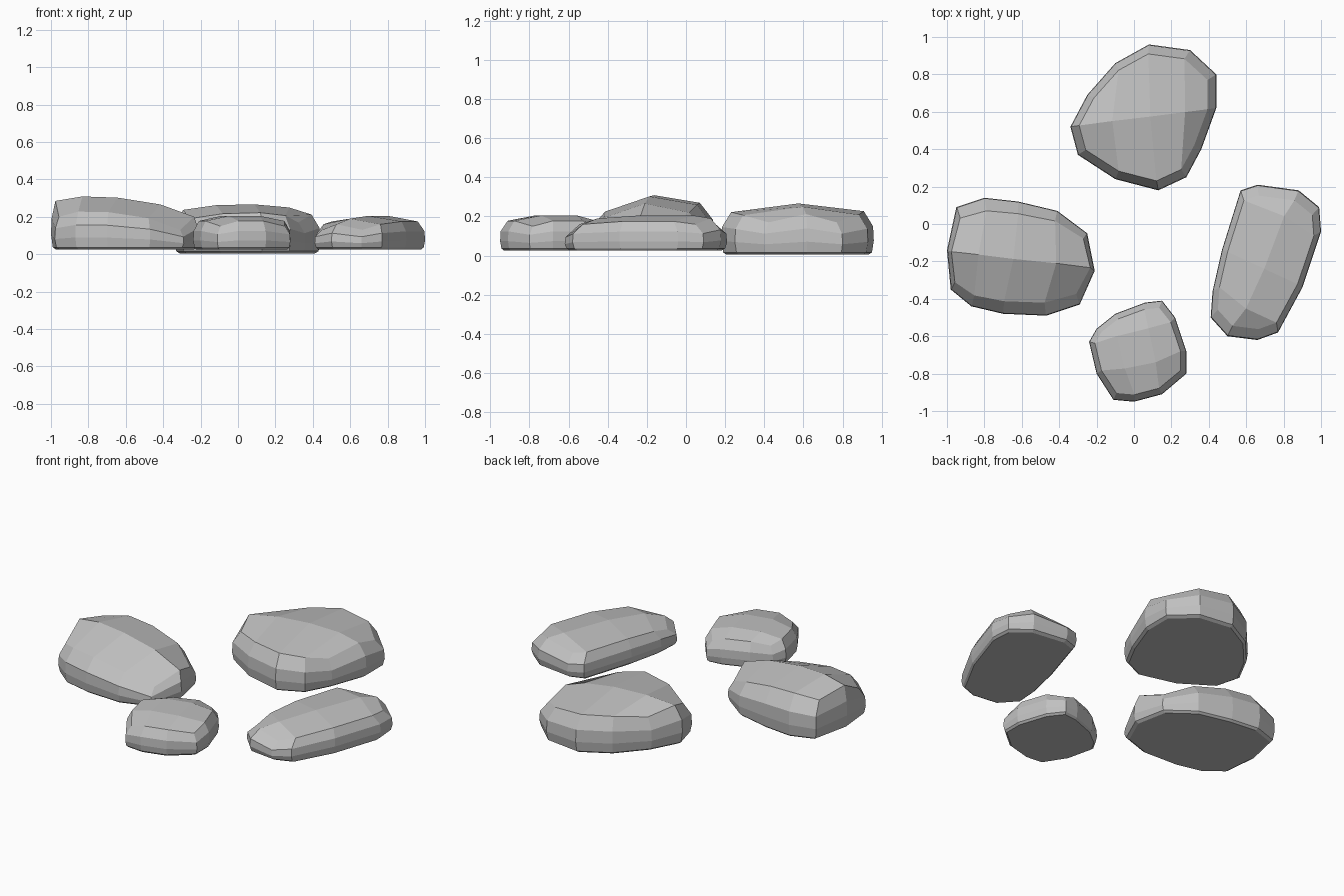
import bpy
import bmesh

cube = bpy.data.objects.get("Cube")
if cube:
    bpy.data.objects.remove(cube, do_unlink=True)

# One stone grey
grey = bpy.data.materials.new("stone_grey")
grey.use_nodes = True
grey.diffuse_color = (0.53, 0.53, 0.53, 1)
grey.node_tree.nodes["Principled BSDF"].inputs["Base Color"].default_value = grey.diffuse_color

# Side wall rings: share of the shoulder height, share of the outline size
WALL = [(0, 0.93), (0.07, 0.975), (0.32, 1.0), (0.65, 0.99)]


def grid_rim(nu, nv):
    """Grid cells around the rim, counter-clockwise from the front left corner."""
    return ([(i, 0) for i in range(nu)] + [(nu, j) for j in range(nv)]
            + [(nu - i, nv) for i in range(nu)] + [(0, nv - j) for j in range(nv)])


def make_stone(name, nu, nv, base, corners, bulge, crown, outline):
    """Flat-bottomed stone with a bulging quad-grid top inside the outline."""
    cx = (min(p[0] for p in outline) + max(p[0] for p in outline)) / 2
    cy = (min(p[1] for p in outline) + max(p[1] for p in outline)) / 2
    rim = grid_rim(nu, nv)

    # Crown height: blended corners plus a bulge in both directions
    def height(u, v):
        sw, se, ne, nw = corners
        flat = (sw * (1 - u) + se * u) * (1 - v) + (nw * (1 - u) + ne * u) * v
        return flat + bulge * 4 * (u * (1 - u) + v * (1 - v))

    edge = {c: (cx + (p[0] - cx) * crown[0], cy + (p[1] - cy) * crown[1])
            for c, p in zip(rim, outline)}

    # Interior positions blend the four rim curves
    def blend(i, j, k):
        if (i, j) in edge:
            return edge[i, j][k]
        u, v = i / nu, j / nv
        across = edge[0, j][k] * (1 - u) + edge[nu, j][k] * u
        along = edge[i, 0][k] * (1 - v) + edge[i, nv][k] * v
        near = edge[0, 0][k] * (1 - u) + edge[nu, 0][k] * u
        far = edge[0, nv][k] * (1 - u) + edge[nu, nv][k] * u
        return across + along - near * (1 - v) - far * v

    bm = bmesh.new()
    top = {(i, j): bm.verts.new((blend(i, j, 0), blend(i, j, 1), height(i / nu, j / nv)))
           for i in range(nu + 1) for j in range(nv + 1)}
    for i in range(nu):
        for j in range(nv):
            bm.faces.new([top[i, j], top[i + 1, j], top[i + 1, j + 1], top[i, j + 1]])

    # Rounded side wall and flat underside
    rings = []
    for t, s in WALL:
        rings.append([bm.verts.new((cx + (p[0] - cx) * s, cy + (p[1] - cy) * s,
                                    base + t * (top[c].co.z - base) * (t > 0.1)
                                    + t * 0.16 * (t <= 0.1)))
                      for c, p in zip(rim, outline)])
    rings.append([top[c] for c in rim])
    n = len(rim)
    for low, high in zip(rings, rings[1:]):
        for k in range(n):
            m = (k + 1) % n
            bm.faces.new([low[k], low[m], high[m], high[k]])
    bm.faces.new(rings[0][::-1])
    bmesh.ops.recalc_face_normals(bm, faces=bm.faces)

    mesh = bpy.data.meshes.new(name)
    bm.to_mesh(mesh)
    bm.free()
    mesh.materials.append(grey)
    bpy.context.collection.objects.link(bpy.data.objects.new(name, mesh))


# Four stones, outlines counter-clockwise from the front left corner
make_stone("right_stone", 4, 2, 0.025, (0.2, 0.13, 0.15, 0.25), 0.06, (0.94, 0.78), [
    (-0.98, -0.35), (-0.87, -0.44), (-0.7, -0.48), (-0.47, -0.49), (-0.29, -0.43), (-0.21, -0.25),
    (-0.25, -0.05), (-0.41, 0.07), (-0.62, 0.12), (-0.8, 0.14), (-0.95, 0.09), (-1, -0.14)])
make_stone("back_stone", 4, 2, 0.005, (0.19, 0.17, 0.17, 0.2), 0.042, (0.88, 0.87), [
    (-0.3, 0.37), (-0.1, 0.24), (0.13, 0.18), (0.28, 0.25), (0.36, 0.4), (0.44, 0.62),
    (0.44, 0.8), (0.3, 0.93), (0.08, 0.96), (-0.1, 0.86), (-0.25, 0.69), (-0.34, 0.52)])
make_stone("left_stone", 2, 4, 0.025, (0.13, 0.13, 0.16, 0.16), 0.03, (0.87, 0.86), [
    (0.41, -0.5), (0.5, -0.6), (0.66, -0.62), (0.77, -0.58), (0.9, -0.34), (1, -0.04),
    (0.99, 0.09), (0.88, 0.18), (0.66, 0.21), (0.57, 0.18), (0.47, -0.14), (0.42, -0.36)])
make_stone("front_stone", 3, 3, 0.025, (0.15, 0.15, 0.15, 0.15), 0.031, (0.88, 0.86), [
    (-0.11, -0.94), (0, -0.95), (0.15, -0.91), (0.28, -0.8), (0.28, -0.68), (0.22, -0.5),
    (0.15, -0.41), (0.06, -0.42), (-0.1, -0.48), (-0.2, -0.56), (-0.24, -0.63), (-0.2, -0.8)])
